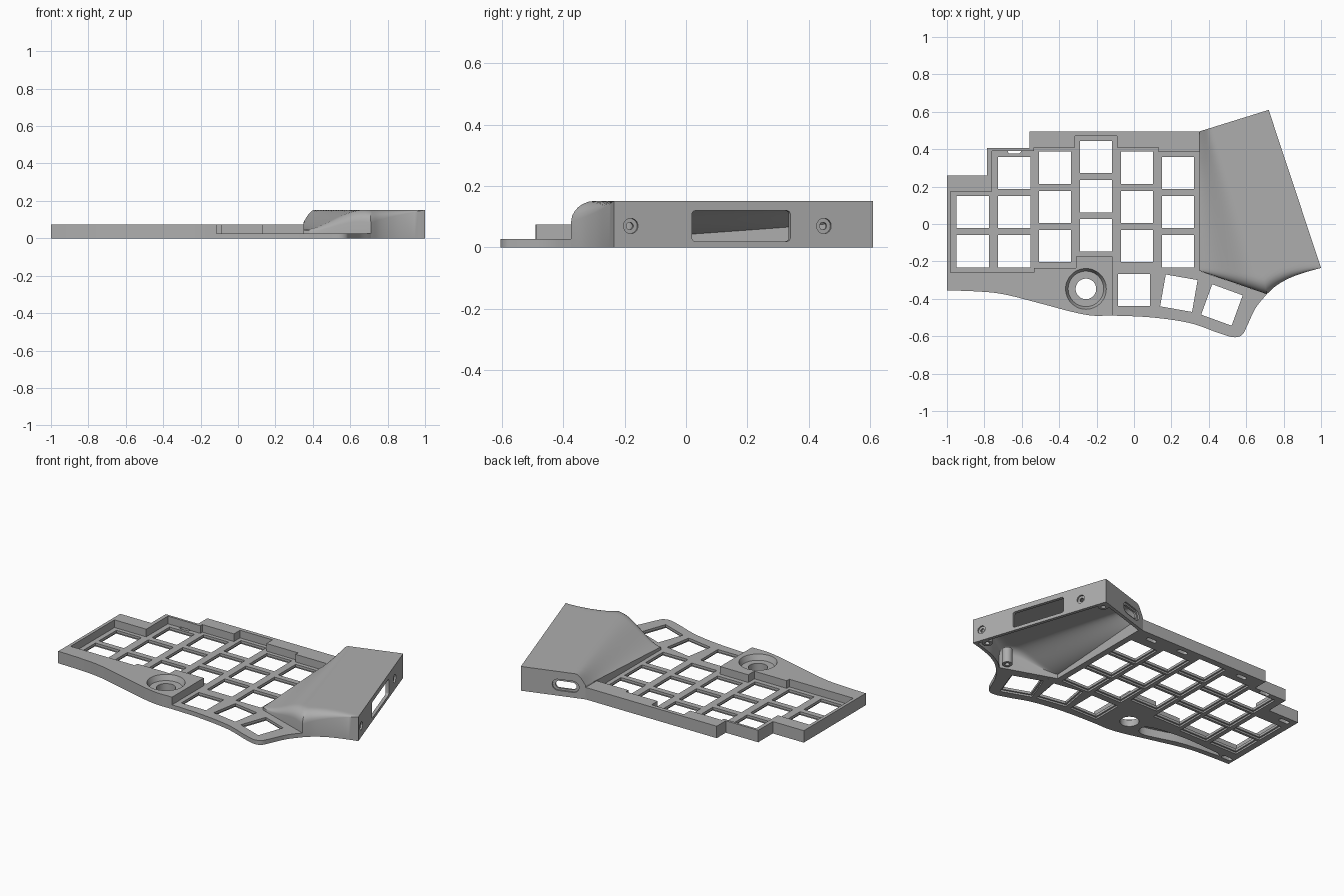
import bpy, bmesh, math
from mathutils import Matrix, Vector

old = bpy.data.objects.get("Cube")
if old:
    bpy.data.objects.remove(old, do_unlink=True)

grey = bpy.data.materials.new("matte_grey")
grey.use_nodes = True
grey.diffuse_color = (0.42, 0.42, 0.42, 1)
grey.node_tree.nodes["Principled BSDF"].inputs["Base Color"].default_value = (0.42, 0.42, 0.42, 1)


def lerp(a, b, t):
    return a + (b - a) * t


def spline(points, steps=6):
    """Smooth path through the points."""
    p = [Vector(q) for q in points]
    p = [2 * p[0] - p[1]] + p + [2 * p[-1] - p[-2]]
    path = []
    for a, b, c, d in zip(p, p[1:], p[2:], p[3:]):
        for i in range(steps):
            t = i / steps
            path.append(0.5 * (2 * b + (c - a) * t + (2 * a - 5 * b + 4 * c - d) * t * t
                               + (3 * b - a - 3 * c + d) * t ** 3))
    return path + [p[-2]]


def rounded(w, h, r=0.0, steps=5):
    """Rectangle outline with optional round corners."""
    if r == 0:
        return [(-w / 2, -h / 2), (w / 2, -h / 2), (w / 2, h / 2), (-w / 2, h / 2)]
    pts = []
    for k, (sx, sy) in enumerate([(1, 1), (-1, 1), (-1, -1), (1, -1)]):
        for i in range(steps + 1):
            a = (k + i / steps) * math.pi / 2
            pts.append((sx * (w / 2 - r) + r * math.cos(a), sy * (h / 2 - r) + r * math.sin(a)))
    return pts


def circle(r, n=32):
    return [(r * math.cos(2 * math.pi * i / n), r * math.sin(2 * math.pi * i / n)) for i in range(n)]


def add_prism(bm, pts, z0, z1, frame=Matrix(), grow=1.0):
    """Extruded outline, the far end optionally scaled."""
    low = [bm.verts.new(frame @ Vector((p[0], p[1], z0))) for p in pts]
    high = [bm.verts.new(frame @ Vector((p[0] * grow, p[1] * grow, z1))) for p in pts]
    bm.faces.new(low[::-1])
    bm.faces.new(high)
    n = len(pts)
    for i in range(n):
        j = (i + 1) % n
        bm.faces.new((low[i], low[j], high[j], high[i]))


def finish(name, bm, recalc=True):
    if recalc:
        bmesh.ops.recalc_face_normals(bm, faces=bm.faces)
    mesh = bpy.data.meshes.new(name)
    bm.to_mesh(mesh)
    bm.free()
    mesh.materials.append(grey)
    ob = bpy.data.objects.new(name, mesh)
    bpy.context.collection.objects.link(ob)
    return ob


def apply(ob, mod):
    bpy.ops.object.select_all(action='DESELECT')
    bpy.context.view_layer.objects.active = ob
    ob.select_set(True)
    bpy.ops.object.modifier_apply(modifier=mod.name)


def cut(ob, *prisms):
    """Subtract a set of separate prisms."""
    bm = bmesh.new()
    for args in prisms:
        add_prism(bm, *args)
    cutter = finish("cutter", bm)
    cutter.hide_render = True
    mod = ob.modifiers.new("cut", 'BOOLEAN')
    mod.operation, mod.solver, mod.object = 'DIFFERENCE', 'EXACT', cutter
    apply(ob, mod)
    bpy.data.objects.remove(cutter, do_unlink=True)


def smooth(ob, degrees=35):
    bpy.ops.object.select_all(action='DESELECT')
    bpy.context.view_layer.objects.active = ob
    ob.select_set(True)
    bpy.ops.object.shade_smooth_by_angle(angle=math.radians(degrees))


def at(x, y, z=0, turn=0):
    return Matrix.Translation((x, y, z)) @ Matrix.Rotation(math.radians(turn), 4, 'Z')


PLATE, RIM, TOP = 0.027, 0.075, 0.152

# Key plate with stepped back edge and flowing front edge
front = spline([(0.71, -0.375), (0.65, -0.45), (0.60, -0.555), (0.575, -0.595), (0.53, -0.605),
                (0.45, -0.582), (0.3, -0.53), (0.1, -0.5), (-0.11, -0.49), (-0.22, -0.49),
                (-0.33, -0.47), (-0.5, -0.425), (-0.7, -0.375), (-0.85, -0.36), (-1, -0.355)])
outline = [(-1, 0.26), (-0.785, 0.26), (-0.785, 0.405), (-0.56, 0.405), (-0.56, 0.495),
           (0.36, 0.495), (0.36, -0.254)] + [tuple(p) for p in front]
bm = bmesh.new()
add_prism(bm, outline, 0, RIM)
plate = finish("key_plate", bm)

# Sunken key bed, open at the thumb side
bed = [(-0.98, 0.175), (-0.76, 0.175), (-0.76, 0.39), (-0.535, 0.39), (-0.535, 0.41), (-0.315, 0.41),
       (-0.315, 0.47), (-0.09, 0.47), (-0.09, 0.41), (0.13, 0.41), (0.13, 0.385), (0.5, 0.385),
       (0.9, -0.3), (0.9, -0.7), (-0.115, -0.7), (-0.115, -0.175), (-0.31, -0.175), (-0.31, -0.235),
       (-0.535, -0.235), (-0.535, -0.26), (-0.98, -0.26)]
cut(plate, (bed, PLATE, 0.2))

# Key openings: columns of x, back row y, count; then the fanned thumb keys
keys = []
for x, y, count in [(-0.863, 0.064, 2), (-0.641, 0.273, 3), (-0.422, 0.3, 3),
                    (-0.203, 0.358, 3), (0.016, 0.3, 3), (0.235, 0.273, 3)]:
    keys += [at(x, y - 0.209 * i) for i in range(count)]
keys += [at(0, -0.353), at(0.24, -0.37, 0, -10), at(0.47, -0.433, 0, -20)]
cut(plate, *[(rounded(0.173, 0.173), -0.1, 0.1, k) for k in keys])
cut(plate, *[(rounded(0.193, 0.193), -0.1, 0.011, k) for k in keys])

# Dial well and shaft hole
dial = at(-0.257, -0.347)
cut(plate, (circle(0.095, 48), 0.042, 0.08, dial, 1.17))
cut(plate, (circle(0.055, 48), -0.1, 0.1, dial))

# Underside hollow in the palm edge and small slots
hollow = spline([(-0.9, -0.32), (-0.65, -0.345), (-0.4, -0.41), (-0.375, -0.33), (-0.6, -0.29), (-0.88, -0.3)])
slots = [(rounded(0.07, 0.026, 0.012), -0.1, 0.03, at(x, y))
         for x, y in [(0.24, 0.44), (0.02, 0.45), (-0.42, 0.45), (-0.64, 0.39), (-0.93, 0.22), (-0.95, -0.31)]]
cut(plate, (hollow, -0.1, 0.05), *slots)
smooth(plate)

# Raised housing: ruled surface between front and back edges
scoop = spline([(0.71, -0.375), (0.76, -0.33), (0.83, -0.29), (0.91, -0.26), (1, -0.235)], 5)
left = Vector((0.35, -0.25))
near = [left.lerp(scoop[0], (i / 20) ** 1.6) for i in range(20)] + scoop
share = [0.5 * (i / 20) ** 1.6 for i in range(20)] + [0.5 + 0.5 * i / 20 for i in range(21)]
rows = 26


def housing_point(i, j):
    u, v = share[i], (j / rows) ** 1.7
    far = Vector((0.35, 0.495)).lerp(Vector((0.72, 0.61)), u)
    p = near[i].lerp(far, v)
    t = min(1, (p.x - 0.35) / lerp(0.34, 0.06, v))
    ease = lerp(t * t * (3 - 2 * t), math.sin(t * math.pi / 2), v)
    z = lerp(lerp(0.045, 0.085, v), TOP, ease)
    # rounded front edge, widest at the middle corner
    peak = 1 - abs(2 * u - 1)
    radius = 0.015 + 0.065 * peak
    q = 1 - min(1, (p.y - near[i].y) / radius)
    z -= 0.07 * peak * (1 - math.sqrt(1 - q * q))
    return p.x, p.y, z


bm = bmesh.new()
grid = [[bm.verts.new(housing_point(i, j)) for j in range(rows + 1)] for i in range(len(near))]
for a, b in zip(grid, grid[1:]):
    for j in range(rows):
        bm.faces.new((a[j], b[j], b[j + 1], a[j + 1]))
walls = bmesh.ops.extrude_edge_only(bm, edges=[e for e in bm.edges if e.is_boundary])
for v in walls["geom"]:
    if isinstance(v, bmesh.types.BMVert):
        v.co.z = 0
bmesh.ops.recalc_face_normals(bm, faces=bm.faces)
bm.faces.ensure_lookup_table()
if bm.faces[len(bm.faces) // 4].normal.z < 0:
    bmesh.ops.reverse_faces(bm, faces=bm.faces)
housing = finish("housing", bm, recalc=False)
solid = housing.modifiers.new("wall", 'SOLIDIFY')
solid.thickness, solid.offset, solid.use_even_offset = 0.02, -1, True
apply(housing, solid)


def wall_frame(start, end, s, z):
    """Frame on a wall: x along it, y up, z outward."""
    a, b = Vector((*start, 0)), Vector((*end, 0))
    along = (b - a).normalized()
    up = Vector((0, 0, 1))
    m = Matrix((along, up, along.cross(up))).transposed().to_4x4()
    return Matrix.Translation(a.lerp(b, s) + up * z) @ m


# Display window, screw holes and cable port
side = lambda y, z: wall_frame((1, -0.235), (0.72, 0.61), (y + 0.235) / 0.845, z)
port = wall_frame((0.72, 0.61), (0.35, 0.495), 0.69, 0.068)
screws = [side(-0.18, 0.07), side(0.45, 0.07)]
cut(housing, (rounded(0.338, 0.1, 0.012), -0.05, 0.05, side(0.18, 0.07)),
    (rounded(0.125, 0.045, 0.022), -0.05, 0.05, port),
    *[(circle(0.012), -0.05, 0.05, f) for f in screws])
cut(housing, (rounded(0.16, 0.07, 0.034), -0.009, 0.05, port),
    *[(circle(0.025), -0.01, 0.05, f) for f in screws])
smooth(housing)

# Hollow screw posts inside the housing
for i, (x, y, top) in enumerate([(0.93, -0.19, 0.14), (0.69, -0.3, 0.1), (0.69, 0.55, 0.14)]):
    bm = bmesh.new()
    add_prism(bm, circle(0.03), 0.004, top, at(x, y))
    post = finish(f"screw_post_{i + 1}", bm)
    cut(post, (circle(0.014), -0.05, 0.06, at(x, y)))
    smooth(post)
